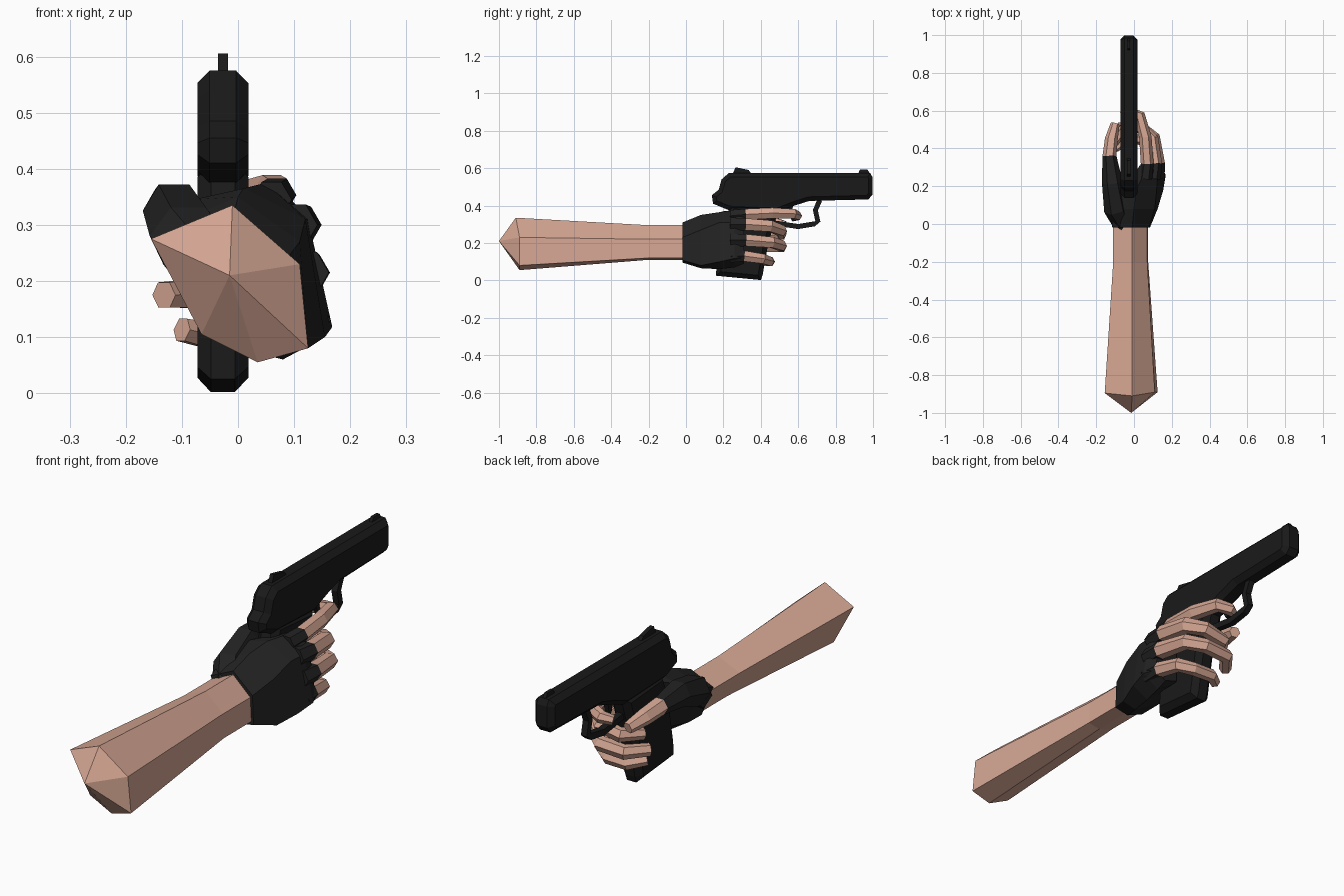
import bpy, bmesh, math
from mathutils import Vector

if "Cube" in bpy.data.objects:
    bpy.data.objects.remove(bpy.data.objects["Cube"])


def material(name, col):
    m = bpy.data.materials.new(name)
    m.diffuse_color = (*col, 1)
    m.use_nodes = True
    m.node_tree.nodes["Principled BSDF"].inputs["Base Color"].default_value = m.diffuse_color
    return m


SKIN = material("skin", (0.66, 0.38, 0.29))
GLOVE = material("black glove", (0.016, 0.016, 0.016))
METAL = material("black metal", (0.010, 0.010, 0.010))
GUN_X, HALF = -0.027, 0.0455


def finish(bm, name, mats):
    bmesh.ops.remove_doubles(bm, verts=bm.verts, dist=1e-5)
    bmesh.ops.recalc_face_normals(bm, faces=bm.faces)
    me = bpy.data.meshes.new(name)
    bm.to_mesh(me)
    bm.free()
    for m in mats:
        me.materials.append(m)
    ob = bpy.data.objects.new(name, me)
    bpy.context.collection.objects.link(ob)
    return ob


def loft(name, rings, mats, first=0):
    """Skin a list of rings; the first segments use the second material."""
    bm = bmesh.new()
    vs = [[bm.verts.new(p) for p in r] for r in rings]
    n = len(rings[0])
    for k in range(len(vs) - 1):
        for i in range(n):
            j = (i + 1) % n
            f = bm.faces.new((vs[k][i], vs[k][j], vs[k + 1][j], vs[k + 1][i]))
            f.material_index = 1 if k < first else 0
    bm.faces.new(vs[0]).material_index = 1 if first else 0
    if (Vector(rings[-1][0]) - Vector(rings[-1][1])).length > 1e-4:
        bm.faces.new(vs[-1])
    return finish(bm, name, mats)


def tube(name, path, mats, first=0, sides=6, ref=(0, 0, 1), turn=0.0):
    """Faceted tube through (x, y, z, radius) points."""
    pts = [Vector(p[:3]) for p in path]
    rings = []
    for k, p in enumerate(pts):
        a, b = pts[max(k - 1, 0)], pts[min(k + 1, len(pts) - 1)]
        t = (b - a).normalized()
        s = t.cross(Vector(ref)).normalized()
        u = s.cross(t)
        r = path[k][3]
        rings.append([p + r * (math.cos(q) * s + math.sin(q) * u)
                      for q in (turn + math.tau * i / sides for i in range(sides))])
    return loft(name, rings, mats, first)


def slab(name, profile, half, chamfer):
    """Extrude a (y, z) side profile across x and chamfer both rims."""
    bm = bmesh.new()
    l = [bm.verts.new((GUN_X - half, y, z)) for y, z in profile]
    r = [bm.verts.new((GUN_X + half, y, z)) for y, z in profile]
    caps = [bm.faces.new(l), bm.faces.new(r)]
    n = len(profile)
    for i in range(n):
        j = (i + 1) % n
        bm.faces.new((l[i], l[j], r[j], r[i]))
    bmesh.ops.recalc_face_normals(bm, faces=bm.faces)
    if chamfer:
        rims = list({e for f in caps for e in f.edges})
        bmesh.ops.bevel(bm, geom=rims, offset=chamfer, segments=1, affect='EDGES')
    return finish(bm, name, [METAL])


def ring(y, xz):
    return [(x, y, z) for x, z in xz]


# pistol slide with frame and tail, then the grip
slab("pistol_slide", [(.23, .575), (.985, .575), (.998, .55), (.998, .46), (.975, .433),
                      (.66, .425), (.58, .40), (.49, .365), (.23, .375), (.145, .41),
                      (.138, .455), (.175, .485), (.19, .54)], HALF, .022)
slab("pistol_grip", [(.16, .025), (.40, .002), (.41, .03), (.44, .2), (.50, .39),
                     (.24, .41), (.20, .3), (.165, .1)], HALF, .024)

# sights, trigger and trigger guard
slab("rear_sight", [(.25, .57), (.265, .605), (.335, .59), (.35, .57)], .009, 0)
slab("front_sight", [(.92, .57), (.93, .592), (.97, .592), (.985, .57)], .007, 0)
slab("trigger", [(.54, .41), (.575, .41), (.565, .36), (.585, .32), (.57, .315), (.545, .36)], .01, 0)
tube("trigger_guard", [(GUN_X, y, z, .019) for y, z in
     [(.715, .43), (.692, .375), (.705, .315), (.685, .302), (.60, .288), (.45, .31)]],
     [METAL], sides=4, ref=(1, 0, 0), turn=math.pi / 4)

# bare forearm, six sided, with a pointed elbow end
far = [(-.01, .335), (-.155, .275), (-.065, .105), (.035, .055), (.125, .08), (.11, .23)]
near = [(-.01, .295), (-.11, .25), (-.055, .14), (.02, .11), (.075, .12), (.07, .22)]
end = ring(-.89, far)
end[0], end[1] = (-.01, -.91, .335), (-.155, -.895, .275)
loft("forearm", [ring(.01, near), ring(-.2, near), end, [(-.015, -1, .21)] * 6], [SKIN])

# gloved palm behind and to the right of the grip
loft("glove_palm", [
    ring(-.018, [(-.01, .31), (-.115, .262), (-.06, .13), (.02, .095), (.085, .108), (.08, .23)]),
    ring(.08, [(0, .35), (-.12, .30), (-.07, .14), (.06, .065), (.125, .08), (.11, .27)]),
    ring(.18, [(.01, .365), (-.08, .345), (-.02, .14), (.08, .06), (.155, .1), (.12, .31)]),
    ring(.26, [(.05, .375), (0, .36), (.01, .12), (.09, .07), (.168, .118), (.125, .31)]),
    ring(.31, [(.065, .38), (.03, .36), (.03, .11), (.09, .09), (.145, .12), (.115, .31)]),
], [GLOVE])

# thumb and fingers: gloved base, bare skin beyond
DIGITS = {
    "thumb": (3, [(-.05, 0, .22, .06), (-.095, .08, .28, .065), (-.115, .22, .325, .055),
                  (-.13, .36, .33, .037), (-.12, .45, .315, .034), (-.10, .53, .295, .024)]),
    "index_finger": (1, [(.06, .24, .345, .036), (.07, .32, .353, .034), (.06, .46, .36, .033),
                         (.03, .575, .356, .029), (-.02, .595, .345, .026), (-.065, .575, .335, .02)]),
    "middle_finger": (1, [(.10, .24, .30, .042), (.112, .32, .30, .037), (.095, .45, .29, .035),
                          (.04, .51, .265, .032), (-.05, .51, .245, .03), (-.105, .43, .235, .024)]),
    "ring_finger": (1, [(.12, .24, .215, .042), (.127, .32, .215, .037), (.105, .46, .203, .033),
                        (.04, .51, .185, .031), (-.07, .51, .178, .03), (-.132, .43, .175, .026)]),
    "little_finger": (1, [(.125, .24, .13, .04), (.122, .31, .13, .033), (.105, .41, .115, .03),
                          (.05, .445, .10, .028), (-.04, .45, .10, .027), (-.10, .40, .113, .023)]),
}
for name, (gloved, path) in DIGITS.items():
    tube(name, path, [SKIN, GLOVE], first=gloved)
